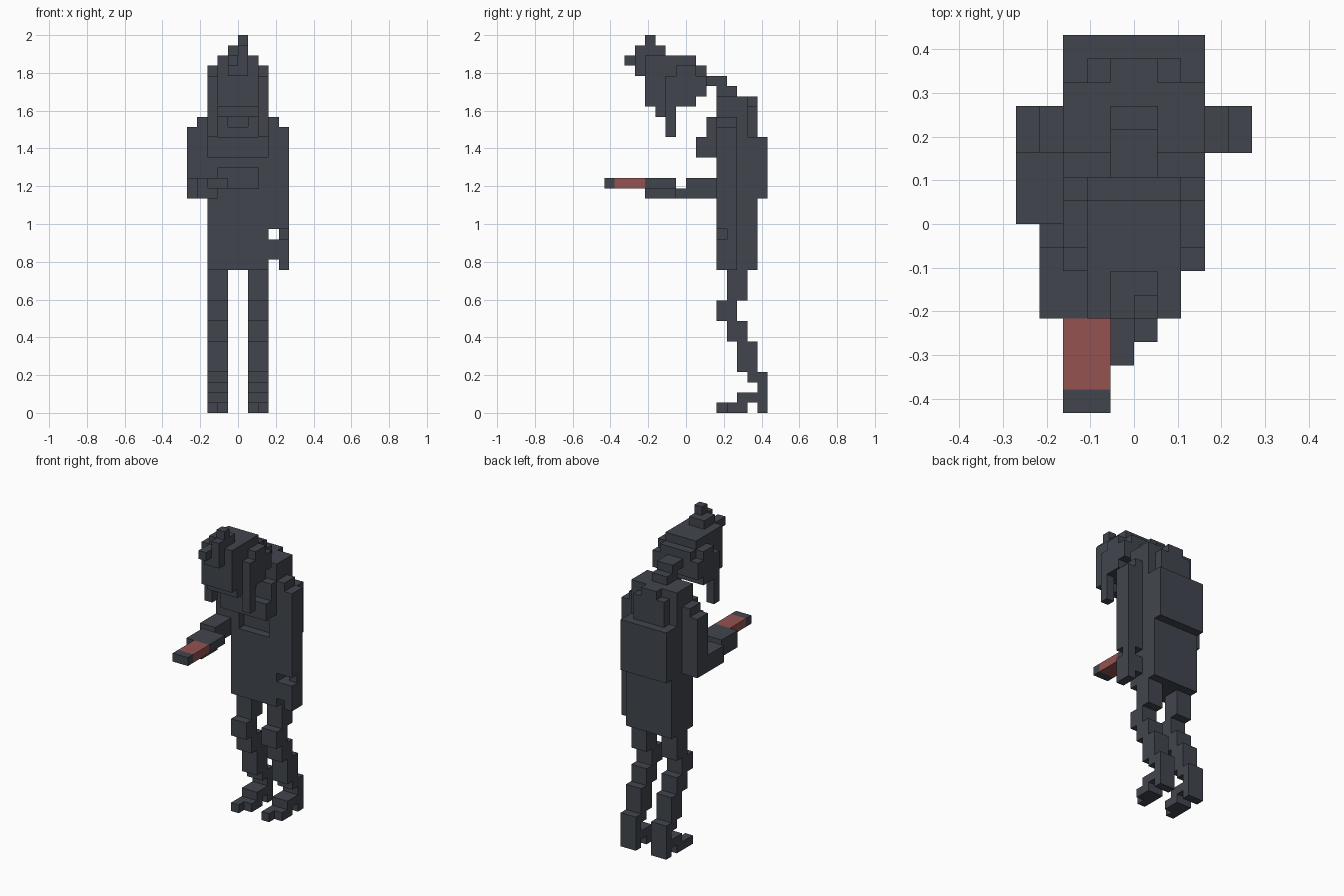
import bpy, bmesh
from mathutils import Matrix, Vector

if "Cube" in bpy.data.objects:
    bpy.data.objects.remove(bpy.data.objects["Cube"], do_unlink=True)

U = 2 / 37  # edge of one block


def material(name, rgb):
    m = bpy.data.materials.new(name)
    m.use_nodes = True
    m.diffuse_color = (*rgb, 1)
    bsdf = m.node_tree.nodes["Principled BSDF"]
    bsdf.inputs["Base Color"].default_value = (*rgb, 1)
    bsdf.inputs["Roughness"].default_value = 0.9
    return m


slate = material("slate_grey", (0.053, 0.060, 0.075))
red = material("dull_red", (0.30, 0.084, 0.082))


def part(name, boxes, mat=slate, mirror=False):
    """Boxes are (x0, x1, y0, y1, z0, z1) in block units; mirror copies them across x."""
    if mirror:
        boxes = boxes + [(10 - b[1], 10 - b[0], *b[2:]) for b in boxes]
    bm = bmesh.new()
    for x0, x1, y0, y1, z0, z1 in boxes:
        centre = Vector(((x0 + x1) / 2 - 5, (y0 + y1) / 2 - 8, (z0 + z1) / 2)) * U
        size = Vector((x1 - x0, y1 - y0, z1 - z0)) * U
        bmesh.ops.create_cube(bm, size=1, matrix=Matrix.Translation(centre) @ Matrix.Diagonal((*size, 1)))
    me = bpy.data.meshes.new(name)
    bm.to_mesh(me)
    bm.free()
    me.materials.append(mat)
    ob = bpy.data.objects.new(name, me)
    bpy.context.collection.objects.link(ob)


# Feet with a long and a short toe, a raised instep and a heel
for name, x in (("right", 2), ("left", 6)):
    part(name + "_foot", [
        (x, x + 1, 11, 14, 0, 1), (x + 1, x + 2, 12, 14, 0, 1),
        (x, x + 2, 13, 15, 1, 2), (x, x + 2, 15, 16, 0, 3)])
    # Leg of staggered blocks
    part(name + "_leg", [
        (x, x + 2, 14, 16, 3, 4), (x, x + 2, 13, 15, 4, 7),
        (x, x + 2, 12, 14, 7, 9), (x, x + 2, 11, 13, 9, 11),
        (x, x + 2, 12, 14, 11, 14)])

# Coat body with a recessed waist, and the hunched back
part("coat_body", [
    (2, 8, 11, 15, 14, 22), (2, 8, 12, 15, 22, 24), (2, 3, 11, 12, 22, 24),
    (7, 8, 11, 12, 22, 24), (2, 8, 11, 15, 24, 27), (2, 8, 11, 14, 27, 31)])
part("back_hump", [
    (2, 8, 15, 16, 21, 27), (3, 7, 14, 15, 27, 30), (4, 6, 14, 15, 30, 31)])
part("chest", [
    (2, 8, 9, 11, 25, 27), (2, 8, 10, 11, 27, 28),
    (2, 4, 10, 11, 28, 29), (6, 8, 10, 11, 28, 29)])
part("neck", [(4, 6, 11, 13, 31, 32), (4, 6, 9, 12, 32, 33)])

# Head, side hair and tuft
part("head", [
    (3, 7, 4, 9, 31, 35), (3, 7, 4, 9, 30, 31), (3, 7, 5, 6, 29, 30),
    (3, 7, 9, 10, 31, 34)])
part("side_hair", [
    (2, 3, 6, 7, 27, 33), (2, 3, 7, 9, 30, 34), (2, 3, 9, 10, 31, 33)], mirror=True)
part("hair_tuft", [
    (4, 6, 4, 6, 35, 36), (5, 6, 4, 5, 36, 37), (5, 6, 3, 4, 33, 36),
    (4, 5, 3, 4, 33, 35), (4, 5, 2, 3, 34, 35)])

# Hanging arm and its notched hand
part("left_arm", [(8, 9, 11, 13, 18, 29), (9, 10, 11, 13, 18, 28)])
part("left_hand", [
    (9, 10, 12, 13, 17, 18), (8, 10, 11, 13, 15, 17), (9, 10, 11, 13, 14, 15)])

# Bent arm reaching forward with a held block
part("right_arm", [
    (1, 2, 11, 13, 21, 29), (0, 1, 11, 13, 21, 28), (0, 2, 8, 11, 21, 23)])
part("right_hand", [
    (1, 2, 7, 8, 21, 22), (1, 3, 4, 7, 21, 22), (1, 4, 4, 7, 22, 23)])
part("held_block", [(2, 4, 1, 4, 22, 23)], red)
part("held_block_tip", [(2, 4, 0, 1, 22, 23)])
